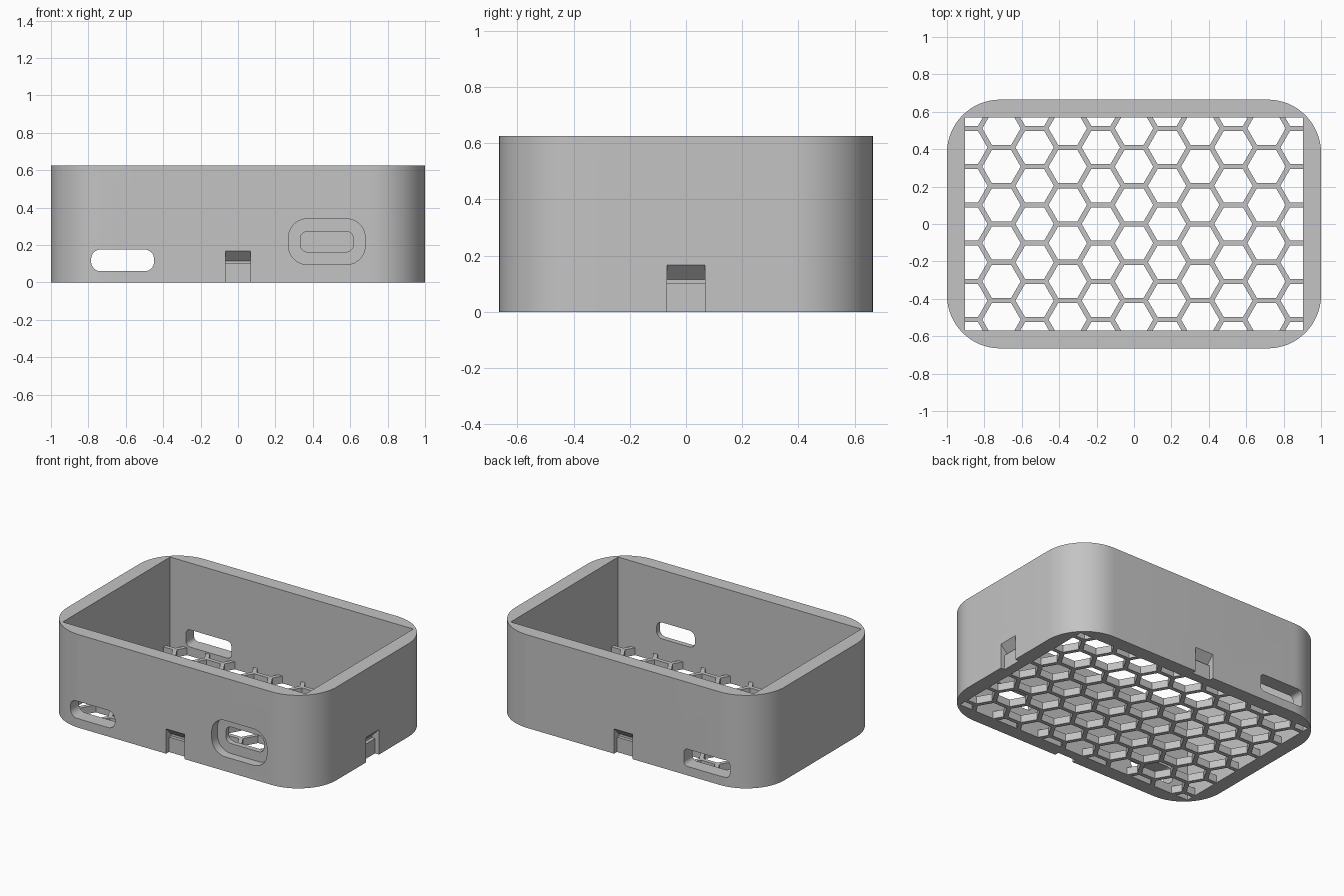
import bpy, bmesh, math
from mathutils import Matrix, Vector

cube = bpy.data.objects.get("Cube")
if cube:
    bpy.data.objects.remove(cube, do_unlink=True)

grey = bpy.data.materials.new("matte_grey")
grey.use_nodes = True
grey.diffuse_color = (0.55, 0.55, 0.55, 1)
grey.node_tree.nodes["Principled BSDF"].inputs["Base Color"].default_value = (0.55, 0.55, 0.55, 1)

HX, HY, H = 1.0, 0.665, 0.625      # outer half sizes and height
IX, IY = 0.903, 0.57               # cavity half sizes
FLOOR = 0.05

STAND = Matrix.Rotation(math.pi / 2, 4, 'X')   # local (x, y, z) -> (x, -z, y)


def rounded(cx, cy, hx, hy, r, n=10):
    """Outline of a rounded rectangle."""
    pts = []
    for q, (sx, sy) in enumerate([(1, 1), (-1, 1), (-1, -1), (1, -1)]):
        for i in range(n + 1):
            a = math.pi / 2 * (q + i / n)
            pts.append((cx + sx * (hx - r) + r * math.cos(a),
                        cy + sy * (hy - r) + r * math.sin(a)))
    return pts


def prism(name, outlines, lo, hi, matrix=Matrix()):
    """Extrude flat outlines from lo to hi, then place them."""
    bm = bmesh.new()
    for pts in outlines:
        face = bm.faces.new([bm.verts.new((x, y, lo)) for x, y in pts])
        out = bmesh.ops.extrude_face_region(bm, geom=[face])
        top = [g for g in out["geom"] if isinstance(g, bmesh.types.BMVert)]
        bmesh.ops.translate(bm, vec=Vector((0, 0, hi - lo)), verts=top)
    bm.transform(matrix)
    bmesh.ops.recalc_face_normals(bm, faces=bm.faces)
    mesh = bpy.data.meshes.new(name)
    bm.to_mesh(mesh)
    bm.free()
    mesh.materials.append(grey)
    obj = bpy.data.objects.new(name, mesh)
    bpy.context.collection.objects.link(obj)
    return obj


def cut(target, cutter):
    """Subtract the cutter and discard it."""
    bpy.context.view_layer.objects.active = target
    mod = target.modifiers.new("cut", 'BOOLEAN')
    mod.operation = 'DIFFERENCE'
    mod.solver = 'EXACT'
    mod.object = cutter
    bpy.ops.object.modifier_apply(modifier=mod.name)
    bpy.data.objects.remove(cutter, do_unlink=True)


# Rounded shell with a square-cornered cavity
shell = prism("case_wall", [rounded(0, 0, HX, HY, 0.285, 16)], 0, H)
cut(shell, prism("cavity", [[(-IX, -IY), (IX, -IY), (IX, IY), (-IX, IY)]], -0.1, H + 0.1))

# Slots through the front and back walls
cut(shell, prism("front_slot", [rounded(-0.617, 0.118, 0.168, 0.058, 0.05)], 0.5, 0.8, STAND))
cut(shell, prism("back_slot", [rounded(-0.617, 0.118, 0.168, 0.058, 0.03)], -0.8, -0.5, STAND))

# Port opening with a wide outer recess
cut(shell, prism("port_recess", [rounded(0.475, 0.218, 0.205, 0.122, 0.1)], HY - 0.06, 0.8, STAND))
cut(shell, prism("port_hole", [rounded(0.475, 0.218, 0.142, 0.055, 0.04)], 0.5, 0.8, STAND))

# Snap notches in the middle of each side: (distance outwards, height)
for turn, dist in enumerate([HX, HY, HX, HY]):
    profile = [(0.05, -0.05), (-0.03, -0.05), (-0.03, 0.1), (-0.052, 0.1),
               (-0.052, 0.115), (0, 0.167), (0.05, 0.167)]
    place = Matrix.Rotation(turn * math.pi / 2, 4, 'Z') @ Matrix.Translation((dist, 0, 0)) @ STAND
    cut(shell, prism("notch", [profile], -0.068, 0.068, place))

# Honeycomb floor
PITCH, STRUT = 0.2045, 0.027
radius = (PITCH - STRUT) / math.sqrt(3)
column = PITCH * math.sqrt(3) / 2
hexes = []
for c in range(-5, 6):
    for r in range(-3, 4):
        cx = c * column
        cy = (r + (0 if c % 2 else 0.5)) * PITCH
        if abs(cy) < IY + radius * 0.8:
            hexes.append([(cx + radius * math.cos(k * math.pi / 3),
                           cy + radius * math.sin(k * math.pi / 3)) for k in range(6)])
floor = prism("honeycomb_floor", [[(-IX, -IY), (IX, -IY), (IX, IY), (-IX, IY)]], 0, FLOOR)
cut(floor, prism("hex_holes", hexes, -0.1, FLOOR + 0.1))

# Smooth the curved corners and keep the edges crisp
bpy.ops.object.select_all(action='DESELECT')
for obj in (shell, floor):
    obj.select_set(True)
bpy.context.view_layer.objects.active = shell
bpy.ops.object.shade_smooth_by_angle(angle=math.radians(30))
